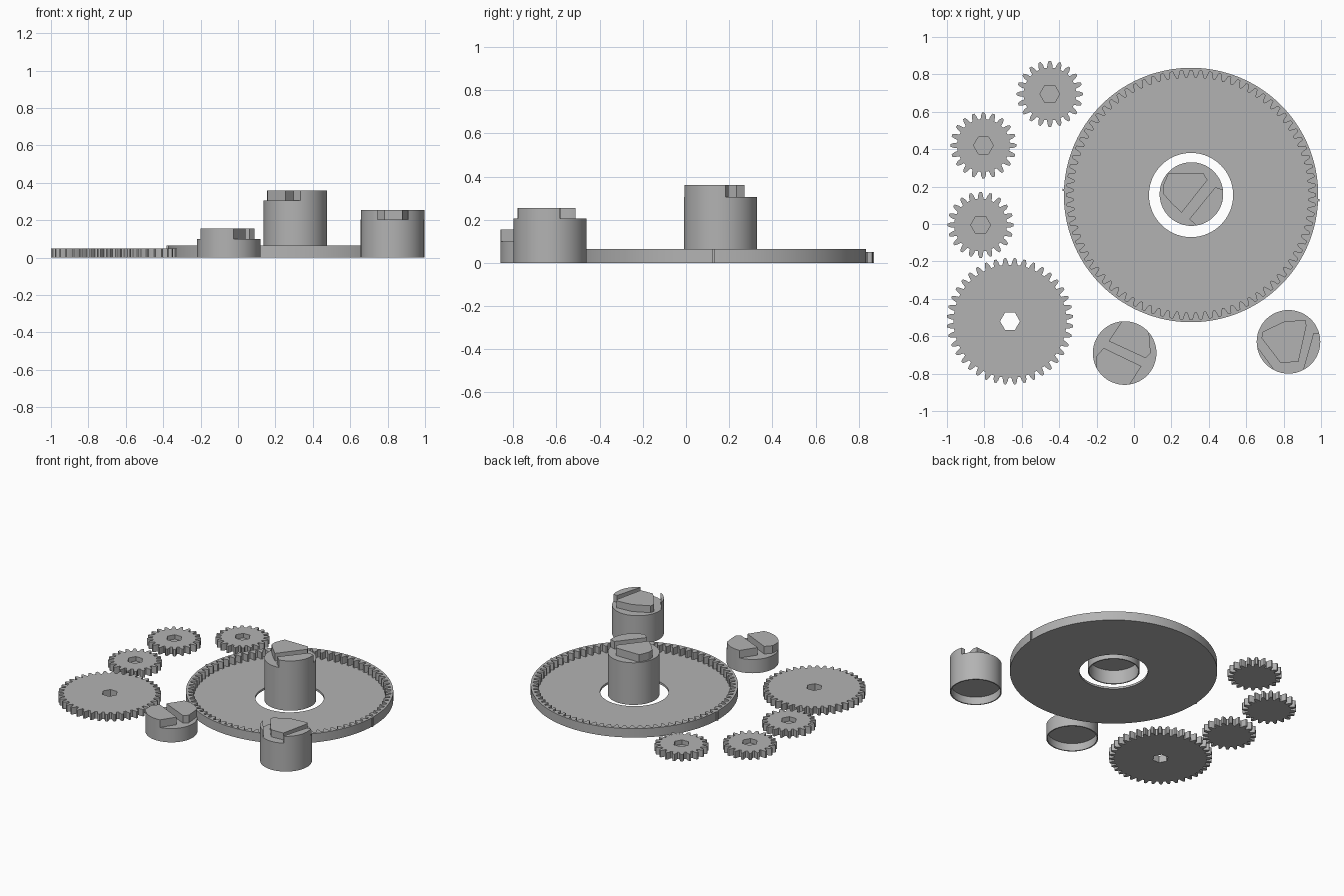
import bpy, bmesh, math
from math import pi, sin, cos, radians

if "Cube" in bpy.data.objects:
    bpy.data.objects.remove(bpy.data.objects["Cube"])

MODULE = 0.0161          # tooth size shared by all gears
CAP_R = 0.17             # radius of the coupling caps

grey = bpy.data.materials.new("plain grey")
grey.diffuse_color = (0.45, 0.45, 0.45, 1)
grey.use_nodes = True
grey.node_tree.nodes["Principled BSDF"].inputs["Base Color"].default_value = grey.diffuse_color


def circle(r, n=96, phase=0.0):
    return [(r * cos(phase + 2 * pi * i / n), r * sin(phase + 2 * pi * i / n)) for i in range(n)]


def arc(a0, a1, r=CAP_R, n=14):
    steps = [radians(a0 + (a1 - a0) * i / n) for i in range(n + 1)]
    return [(r * cos(a), r * sin(a)) for a in steps]


def teeth(n, addendum, dedendum, widths, phase):
    """Closed gear outline with n trapezoid-curved teeth."""
    pitch_r = MODULE * n / 2
    radii = (pitch_r - dedendum * MODULE, pitch_r, pitch_r + addendum * MODULE)
    half = list(zip(radii, widths))
    tooth = [(r, -w) for r, w in half] + [(r, w) for r, w in reversed(half)]
    pts = []
    for i in range(n):
        for r, w in tooth:
            a = phase + 2 * pi * (i + w) / n
            pts.append((r * cos(a), r * sin(a)))
    return pts


def finish(name, bm, loc, smooth=True):
    bmesh.ops.recalc_face_normals(bm, faces=bm.faces)
    me = bpy.data.meshes.new(name)
    bm.to_mesh(me)
    bm.free()
    me.materials.append(grey)
    ob = bpy.data.objects.new(name, me)
    ob.location = loc
    bpy.context.collection.objects.link(ob)
    if smooth:
        bpy.ops.object.select_all(action='DESELECT')
        ob.select_set(True)
        bpy.context.view_layer.objects.active = ob
        bpy.ops.object.shade_smooth_by_angle(angle=radians(25))
    return ob


def prism(name, outline, z0, z1, loc, smooth=True):
    """Extrude a flat outline from z0 to z1."""
    bm = bmesh.new()
    face = bm.faces.new([bm.verts.new((x, y, z0)) for x, y in outline])
    ext = bmesh.ops.extrude_face_region(bm, geom=[face])
    top = [v for v in ext["geom"] if isinstance(v, bmesh.types.BMVert)]
    bmesh.ops.translate(bm, verts=top, vec=(0, 0, z1 - z0))
    if face.is_valid and len(face.link_loops if hasattr(face, "link_loops") else face.loops) == 0:
        bm.faces.remove(face)
    return finish(name, bm, loc, smooth)


def cut(target, cutter):
    mod = target.modifiers.new("cut", 'BOOLEAN')
    mod.operation = 'DIFFERENCE'
    mod.solver = 'EXACT'
    mod.object = cutter
    bpy.context.view_layer.objects.active = target
    bpy.ops.object.modifier_apply(modifier=mod.name)
    bpy.data.objects.remove(cutter)


# Spur gears: three small with blind hex sockets, one large with a through hole
GEARS = [("small_gear_back", 20, (-0.45, 0.695, 0), 0.018),
         ("small_gear_middle", 20, (-0.805, 0.42, 0), 0.018),
         ("small_gear_front", 20, (-0.82, -0.005, 0), 0.018),
         ("large_gear", 40, (-0.663, -0.52, 0), -0.05)]
for name, n, loc, socket_z in GEARS:
    phase = pi / n if n == 40 else 0
    gear = prism(name, teeth(n, 1, 1.25, (0.34, 0.25, 0.11), phase), 0, 0.05, loc)
    cut(gear, prism("hex_cutter", circle(0.053, 6), socket_z, 0.1, loc, False))

# Internal ring gear: dished plate with inward teeth and a centre opening
ring_loc = (0.305, 0.155, 0)
ring = prism("ring_gear", circle(0.68, 160), 0, 0.065, ring_loc)
cut(ring, prism("teeth_cutter", teeth(80, 1.3, 1, (0.39, 0.25, 0.14), 0), 0.015, 0.1, ring_loc, False))
cut(ring, prism("opening_cutter", circle(0.225), -0.05, 0.1, ring_loc, False))

# Two small marker ribs on the outside of the ring
for side, label in ((1, "right"), (-1, "left")):
    a = radians(-2.3)
    rib = [(side * x, side * y) for x, y in ((0.675, -0.006), (0.688, -0.006), (0.688, 0.006), (0.675, 0.006))]
    ob = prism("ring_rib_" + label, rib, 0, 0.065, ring_loc, False)
    ob.rotation_euler.z = a


def cap(name, loc, body_z, top_z, recess, claws):
    """Round cap, hollow underneath, with raised claws on top."""
    profile = [(CAP_R - 0.008, recess), (CAP_R - 0.008, 0), (CAP_R, 0), (CAP_R, body_z)]
    bm = bmesh.new()
    rings = [[bm.verts.new((x, y, z)) for x, y in circle(r, 72)] for r, z in profile]
    for low, high in zip(rings, rings[1:]):
        for i in range(72):
            j = (i + 1) % 72
            bm.faces.new((low[i], low[j], high[j], high[i]))
    bm.faces.new(rings[0])
    bm.faces.new(rings[-1])
    finish(name + "_body", bm, loc)
    for i, outline in enumerate(claws):
        prism("%s_claw_%d" % (name, i + 1), outline, body_z - 0.001, top_z, loc)


# Tall cap standing in the middle of the ring
cap("tall_cap", (0.307, 0.16, 0), 0.305, 0.36, 0.10, [
    [(-0.123, 0.112), (0.064, 0.112), (0.086, 0.075), (-0.053, -0.10),
     (-0.107, -0.048), (-0.15, 0.0), (-0.152, 0.045)],
    [(0.128, 0.037), (-0.011, -0.134)] + arc(-81, 8)])

# Low cap at the front
cap("low_cap", (-0.05, -0.69, 0), 0.10, 0.155, 0.055, [
    [(-0.086, 0.064), (0.112, -0.027), (0.139, 0.0)] + arc(40, 95),
    [(-0.15, -0.016), (-0.112, 0.027), (0.09, -0.07)] + arc(-81, -152)])

# Medium cap at the front right
cap("medium_cap", (0.826, -0.63, 0), 0.205, 0.255, 0.055, [
    [(-0.139, 0.053), (-0.027, 0.107), (0.09, 0.118), (0.096, 0.086),
     (0.053, -0.107), (-0.043, -0.112), (-0.144, 0.02)],
    [(0.134, 0.048), (0.08, -0.144)] + arc(-60, 16),
    [(-0.08, -0.144)] + arc(242, 188)])
